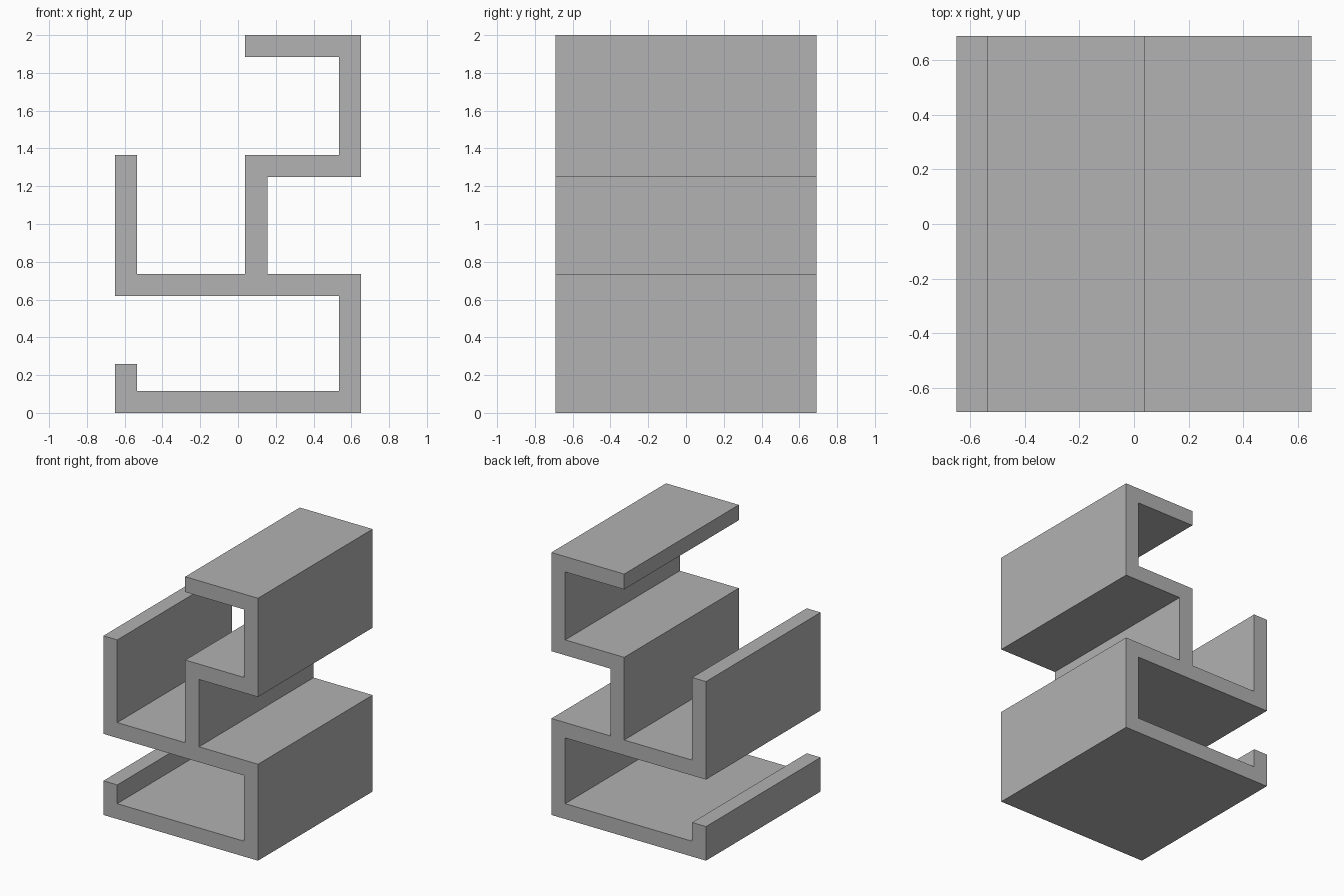
import bpy
import bmesh

cube = bpy.data.objects.get("Cube")
if cube:
    bpy.data.objects.remove(cube, do_unlink=True)

# Single plain grey
grey = bpy.data.materials.new("plain_grey")
grey.use_nodes = True
colour = (0.445, 0.445, 0.445, 1)
grey.diffuse_color = colour
grey.node_tree.nodes["Principled BSDF"].inputs["Base Color"].default_value = colour

# Main dimensions
SIDE = 0.652          # half width
DEPTH = 0.69          # half depth
WALL = 0.117          # wall thickness
INNER = SIDE - WALL
STEM = 0.038          # left edge of the central upright
SHELF = 0.735         # top of the middle shelf
LEDGE = 1.365         # top of the upper ledge and of the side wall
TOP = 2.0

# Cross-section outline, walked anticlockwise from the bottom left
outline = [
    (-SIDE, 0), (SIDE, 0), (SIDE, SHELF),
    (STEM + WALL, SHELF), (STEM + WALL, LEDGE - WALL),
    (SIDE, LEDGE - WALL), (SIDE, TOP), (STEM, TOP),
    (STEM, TOP - WALL), (INNER, TOP - WALL), (INNER, LEDGE),
    (STEM, LEDGE), (STEM, SHELF), (-INNER, SHELF),
    (-INNER, LEDGE), (-SIDE, LEDGE), (-SIDE, SHELF - WALL),
    (INNER, SHELF - WALL), (INNER, WALL), (-INNER, WALL),
    (-INNER, 0.26), (-SIDE, 0.26),
]

# Extrude the outline from front to back
bm = bmesh.new()
front = bm.faces.new([bm.verts.new((x, -DEPTH, z)) for x, z in outline])
extruded = bmesh.ops.extrude_face_region(bm, geom=[front], use_keep_orig=True)
back_verts = [v for v in extruded["geom"] if isinstance(v, bmesh.types.BMVert)]
bmesh.ops.translate(bm, verts=back_verts, vec=(0, 2 * DEPTH, 0))
bmesh.ops.recalc_face_normals(bm, faces=bm.faces)

mesh = bpy.data.meshes.new("extruded_shelf_profile")
bm.to_mesh(mesh)
bm.free()
mesh.materials.append(grey)
shelf = bpy.data.objects.new("extruded_shelf_profile", mesh)
bpy.context.collection.objects.link(shelf)
